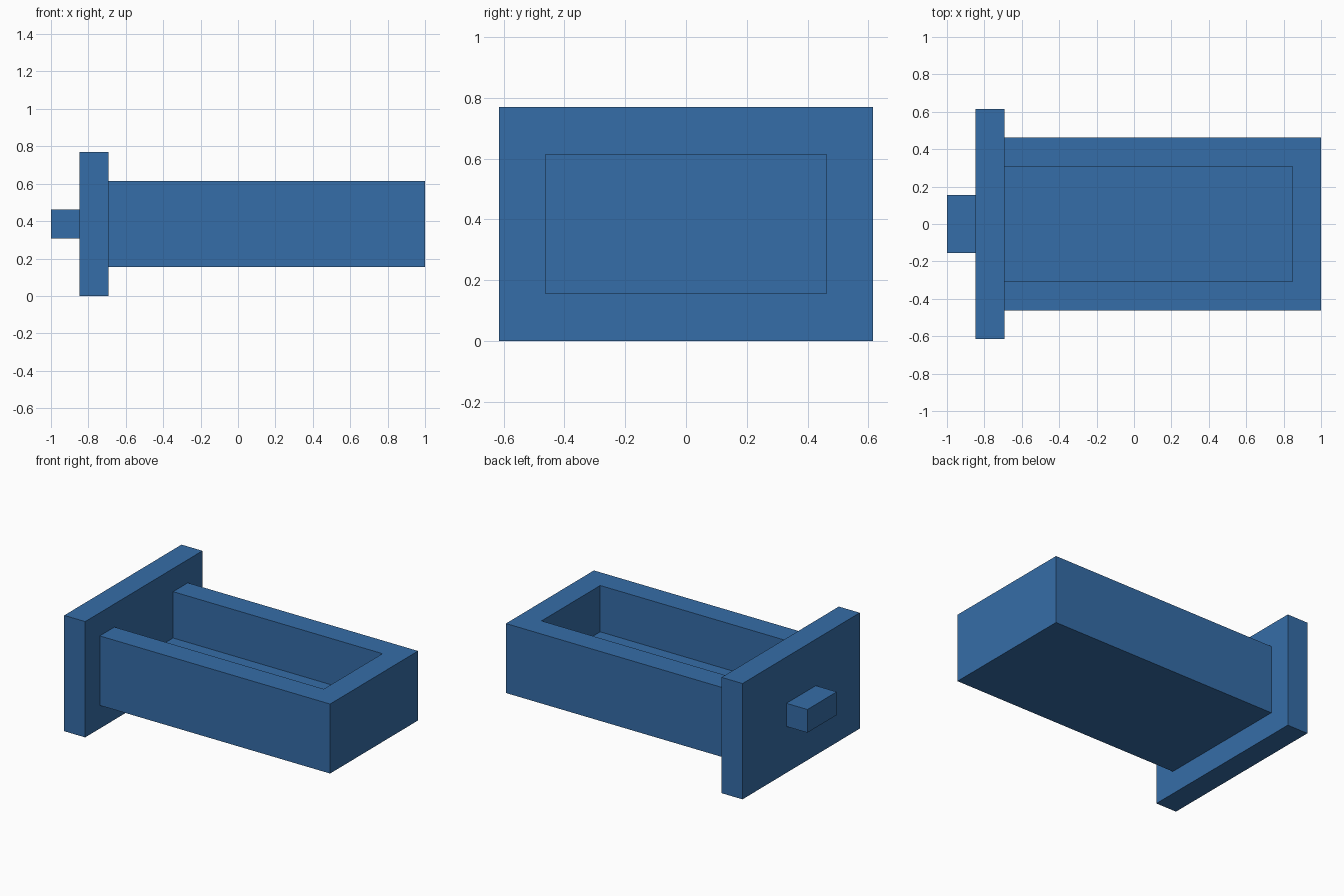
import bpy
import bmesh
from mathutils import Vector

if "Cube" in bpy.data.objects:
    bpy.data.objects.remove(bpy.data.objects["Cube"])

U = 2 / 13  # board thickness; every size is a multiple of it

blue = bpy.data.materials.new("blue")
blue.diffuse_color = (0.036, 0.153, 0.392, 1)
blue.use_nodes = True
blue.node_tree.nodes["Principled BSDF"].inputs["Base Color"].default_value = blue.diffuse_color


def box(name, lo, hi):
    """Box between two corners given in board thicknesses."""
    lo, hi = Vector(lo) * U, Vector(hi) * U
    bm = bmesh.new()
    bmesh.ops.create_cube(bm, size=1)
    for v in bm.verts:
        v.co = Vector([a if c < 0 else b for c, a, b in zip(v.co, lo, hi)])
    mesh = bpy.data.meshes.new(name)
    bm.to_mesh(mesh)
    bm.free()
    mesh.materials.append(blue)
    obj = bpy.data.objects.new(name, mesh)
    bpy.context.collection.objects.link(obj)
    return obj


# Front panel and handle
box("drawer_front", (-5.5, -4, 0), (-4.5, 4, 5))
box("handle", (-6.5, -1, 2), (-5.5, 1, 3))

# Tray, hollowed out from above and open towards the panel
tray = box("tray", (-4.5, -3, 1), (6.5, 3, 4))
cutter = box("tray_cutter", (-5, -2, 2), (5.5, 2, 5))
cutter.hide_render = True
hollow = tray.modifiers.new("hollow", 'BOOLEAN')
hollow.operation = 'DIFFERENCE'
hollow.solver = 'EXACT'
hollow.object = cutter
bpy.context.view_layer.objects.active = tray
bpy.ops.object.modifier_apply(modifier=hollow.name)
bpy.data.objects.remove(cutter)
